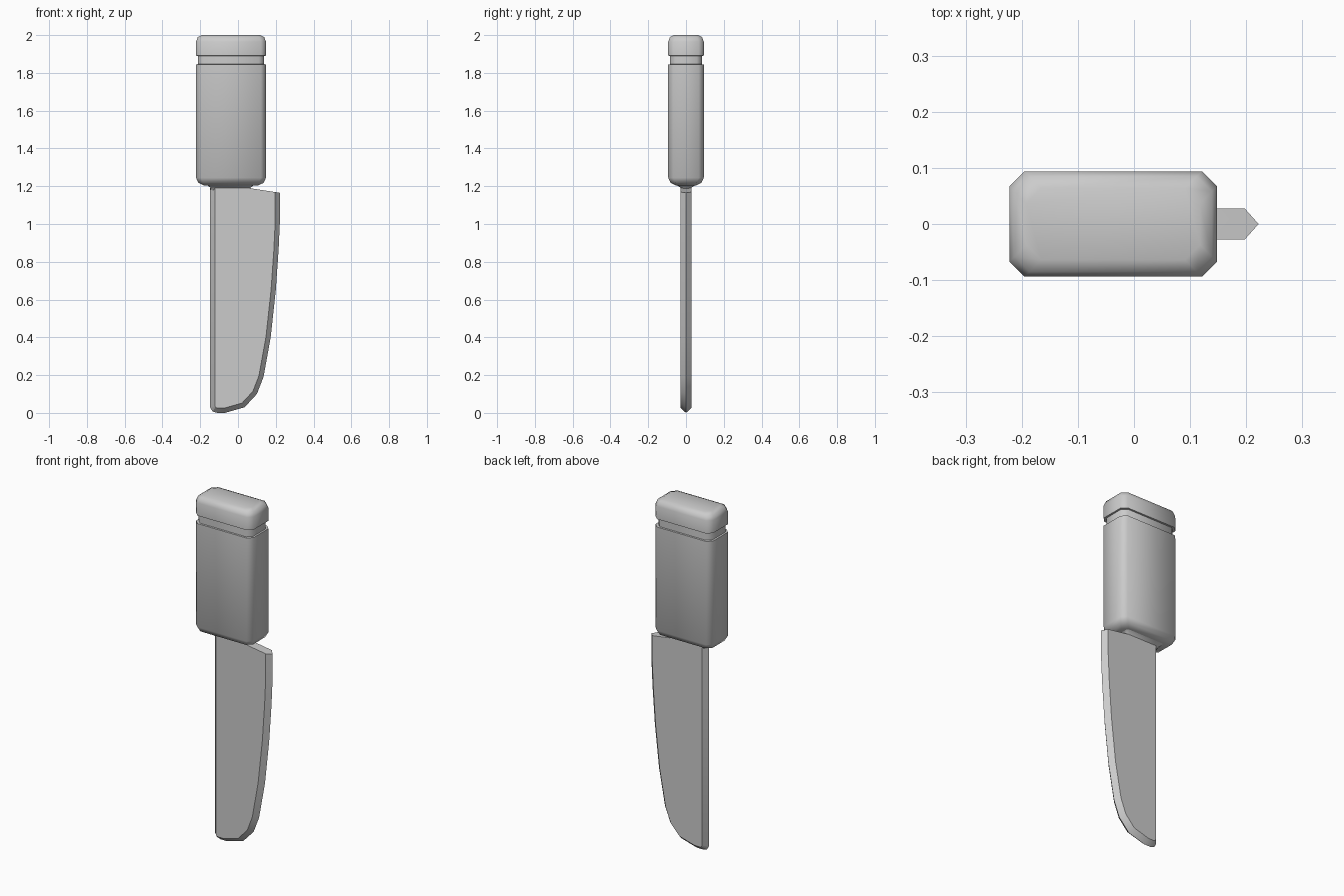
import bpy, bmesh, math
from mathutils import Vector

if "Cube" in bpy.data.objects:
    bpy.data.objects.remove(bpy.data.objects["Cube"], do_unlink=True)

GREY = (0.6, 0.6, 0.6, 1)
grey = bpy.data.materials.new("plain_grey")
grey.use_nodes = True
grey.diffuse_color = GREY
grey.node_tree.nodes["Principled BSDF"].inputs["Base Color"].default_value = GREY


def finish(name, bm, angle):
    bmesh.ops.recalc_face_normals(bm, faces=bm.faces)
    mesh = bpy.data.meshes.new(name)
    bm.to_mesh(mesh)
    bm.free()
    mesh.materials.append(grey)
    obj = bpy.data.objects.new(name, mesh)
    bpy.context.collection.objects.link(obj)
    bpy.ops.object.select_all(action='DESELECT')
    obj.select_set(True)
    bpy.context.view_layer.objects.active = obj
    bpy.ops.object.shade_smooth_by_angle(angle=math.radians(angle))


def loft(name, rings, cut, angle=60):
    """Stack of chamfered rectangles: (z, centre x, half width, half depth)."""
    bm = bmesh.new()
    loops = []
    for z, cx, w, d in rings:
        c = min(cut, w * 0.5, d * 0.5)
        quarter = [(w, d - c), (w - c, d)]
        pts = quarter + [(-x, y) for x, y in reversed(quarter)]
        pts += [(-x, -y) for x, y in pts]
        loops.append([bm.verts.new((cx + x, y, z)) for x, y in pts])
    for a, b in zip(loops, loops[1:]):
        for i in range(8):
            j = (i + 1) % 8
            bm.faces.new((a[i], a[j], b[j], b[i]))
    bm.faces.new(loops[0])
    bm.faces.new(loops[-1])
    finish(name, bm, angle)


# Handle: body, groove and end cap, each ring given as (z, inset)
CX, W, D = -0.037, 0.185, 0.094


def handle_part(name, profile):
    loft(name, [(z, CX, W - i, D - i) for z, i in profile], 0.027)


handle_part("handle_body", [(1.205, 0.04), (1.218, 0.012), (1.245, 0), (1.845, 0), (1.846, 0.012)])
handle_part("handle_groove", [(1.84, 0.01), (1.895, 0.01)])
handle_part("handle_cap", [(1.89, 0.012), (1.891, 0), (1.965, 0), (1.99, 0.009), (2.0, 0.03)])

# Neck flaring from the blade into the handle
loft("neck", [(1.18, -0.04, 0.105, 0.022), (1.192, -0.04, 0.106, 0.028),
              (1.21, -0.04, 0.13, 0.055)], 0.012)

# Blade: sharp outline on the middle plane, flat cheeks inset from it
THICK, BEVEL = 0.028, 0.025
outline = [Vector(p) for p in (
    (-0.148, 1.19), (-0.148, 0.03), (-0.135, 0.008), (-0.11, 0), (-0.07, 0),
    (0.035, 0.03), (0.1, 0.1), (0.135, 0.19), (0.173, 0.4), (0.2, 0.65),
    (0.215, 0.865), (0.222, 1.02), (0.222, 1.165))]


def inset(points, amount):
    normals = [Vector((a.y - b.y, b.x - a.x)).normalized()
               for a, b in zip(points, points[1:])]
    result = []
    for p, n, m in zip(points, normals[:1] + normals, normals + normals[-1:]):
        result.append(p + (n + m) * amount / (1 + n.dot(m)))
    return result


bm = bmesh.new()
inner = inset(outline, BEVEL)
inner[-1].y += 0.004
edge = [bm.verts.new((p.x, 0, p.y)) for p in outline]
cheeks, mids = [], []
for side in (-THICK, THICK):
    cheek = [bm.verts.new((p.x, side, p.y)) for p in inner]
    mid = bm.verts.new((0.06, side, 1.19))
    bm.faces.new(cheek + [mid])
    for i in range(len(edge) - 1):
        bm.faces.new((edge[i], edge[i + 1], cheek[i + 1], cheek[i]))
    cheeks.append(cheek)
    mids.append(mid)
for i, order in ((0, 1), (-1, -1)):
    bm.faces.new((edge[i], cheeks[0][i], mids[0], mids[1], cheeks[1][i])[::order])
finish("blade", bm, 30)
